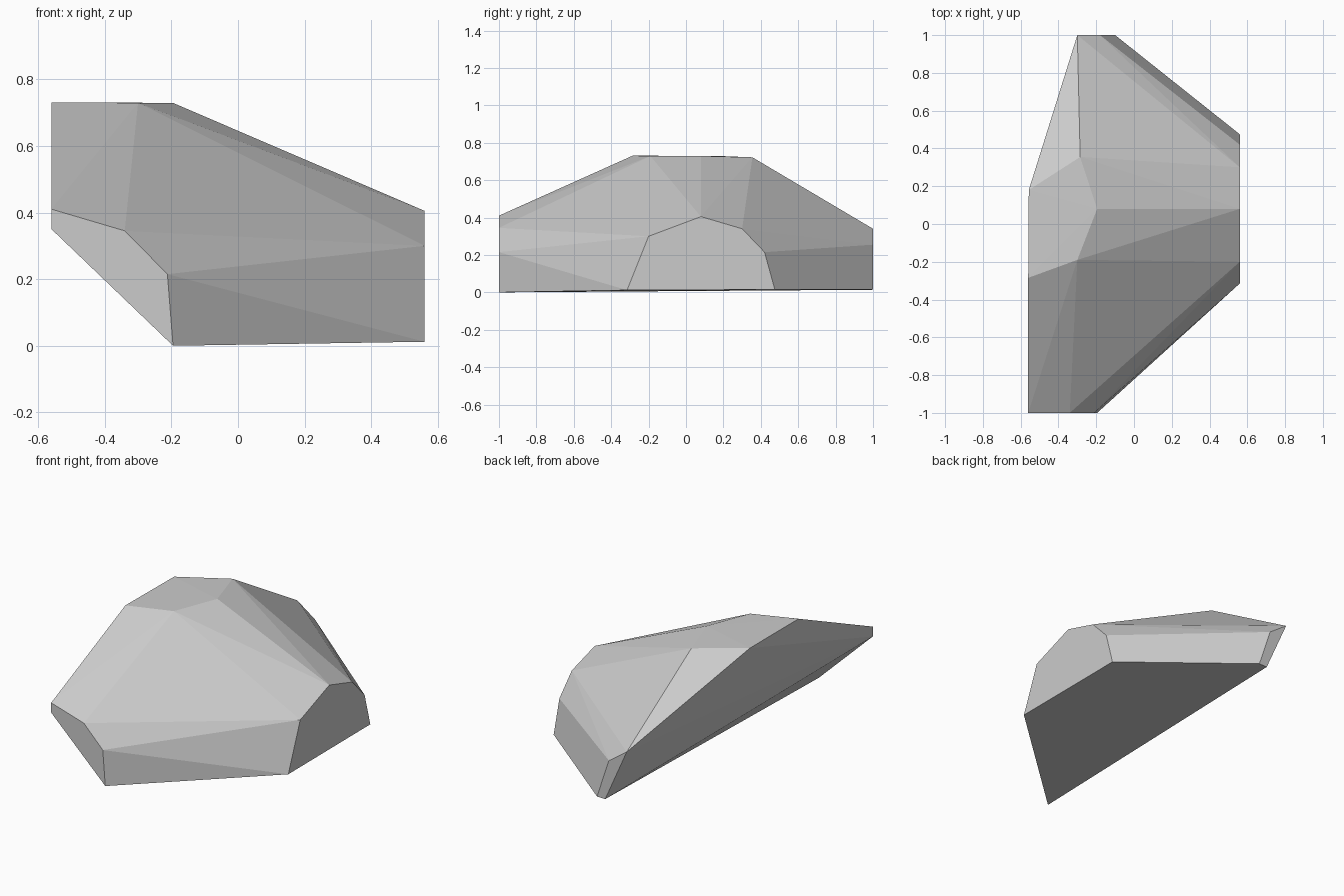
import bpy, bmesh

if "Cube" in bpy.data.objects:
    bpy.data.objects.remove(bpy.data.objects["Cube"])

# Chipped boulder: each flat cut outline as a profile, wrapped in a convex skin
front_cut = [(-0.56, 0.41), (-0.34, 0.345), (-0.212, 0.215), (-0.195, 0.0), (-0.56, 0.35)]   # x, z at y = -1
back_cut = [(-0.30, 0.34), (-0.18, 0.255), (-0.10, 0.015), (-0.155, 0.014)]                  # x, z at y = 1
right_cut = [(-0.315, 0.012), (-0.20, 0.30), (0.08, 0.405), (0.30, 0.34),
             (0.42, 0.215), (0.475, 0.015)]                                                # y, z at x = 0.56
top_cut = [(-0.56, -0.285, 0.731), (-0.30, -0.19, 0.729), (-0.195, 0.08, 0.729),
           (-0.285, 0.355, 0.722), (-0.557, 0.18, 0.729)]                                  # x, y, z

points = [(x, -1.0, z) for x, z in front_cut]
points += [(x, 1.0, z) for x, z in back_cut]
points += [(0.56, y, z) for y, z in right_cut]
points += top_cut

bm = bmesh.new()
for p in points:
    bm.verts.new(p)
bmesh.ops.convex_hull(bm, input=bm.verts[:])
bmesh.ops.recalc_face_normals(bm, faces=bm.faces[:])

mesh = bpy.data.meshes.new("boulder")
bm.to_mesh(mesh)
bm.free()

# Single stone colour, flat faces
stone = bpy.data.materials.new("stone_grey")
stone.diffuse_color = (0.6, 0.6, 0.6, 1.0)
stone.use_nodes = True
stone.node_tree.nodes["Principled BSDF"].inputs["Base Color"].default_value = stone.diffuse_color
mesh.materials.append(stone)

boulder = bpy.data.objects.new("boulder", mesh)
bpy.context.collection.objects.link(boulder)
